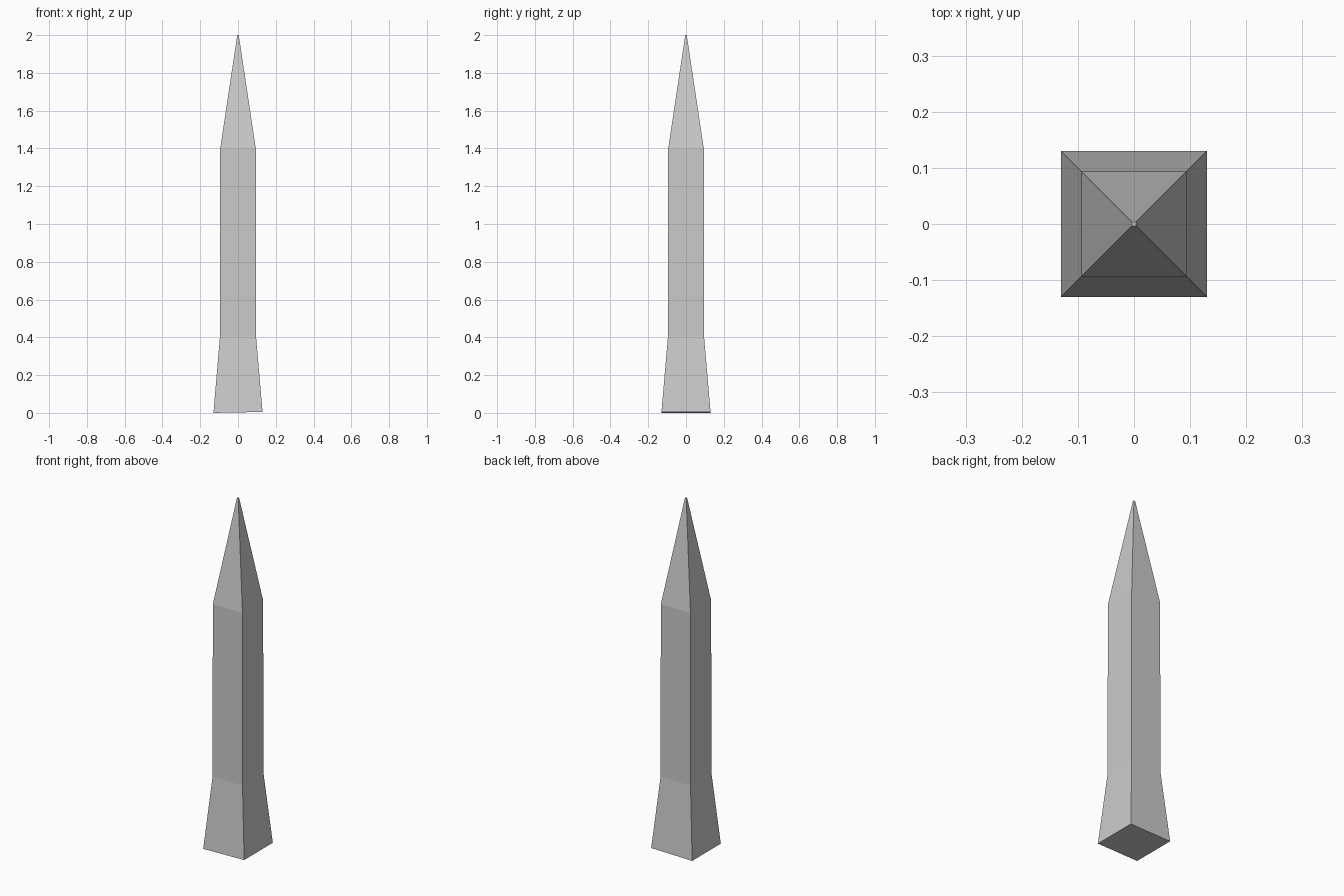
import bpy, bmesh

if "Cube" in bpy.data.objects:
    bpy.data.objects.remove(bpy.data.objects["Cube"])

# Square cross-sections up the spike: (height, half width)
PROFILE = [(0.0, 0.13), (0.41, 0.095), (1.4, 0.094), (2.0, 0.004)]
BASE_TILT = 0.005  # the underside rises slightly towards +x

bm = bmesh.new()
rings = []
for z, h in PROFILE:
    ring = []
    for sx, sy in ((-1, -1), (1, -1), (1, 1), (-1, 1)):
        lift = BASE_TILT if z == 0 and sx > 0 else 0
        ring.append(bm.verts.new((sx * h, sy * h, z + lift)))
    rings.append(ring)

# Side walls between neighbouring sections
for low, high in zip(rings, rings[1:]):
    for i in range(4):
        j = (i + 1) % 4
        bm.faces.new((low[i], low[j], high[j], high[i]))

# Underside and tiny blunt tip
bm.faces.new(rings[0][::-1])
bm.faces.new(rings[-1])
bmesh.ops.recalc_face_normals(bm, faces=bm.faces)

mesh = bpy.data.meshes.new("spike")
bm.to_mesh(mesh)
bm.free()
bpy.context.collection.objects.link(bpy.data.objects.new("spike", mesh))
